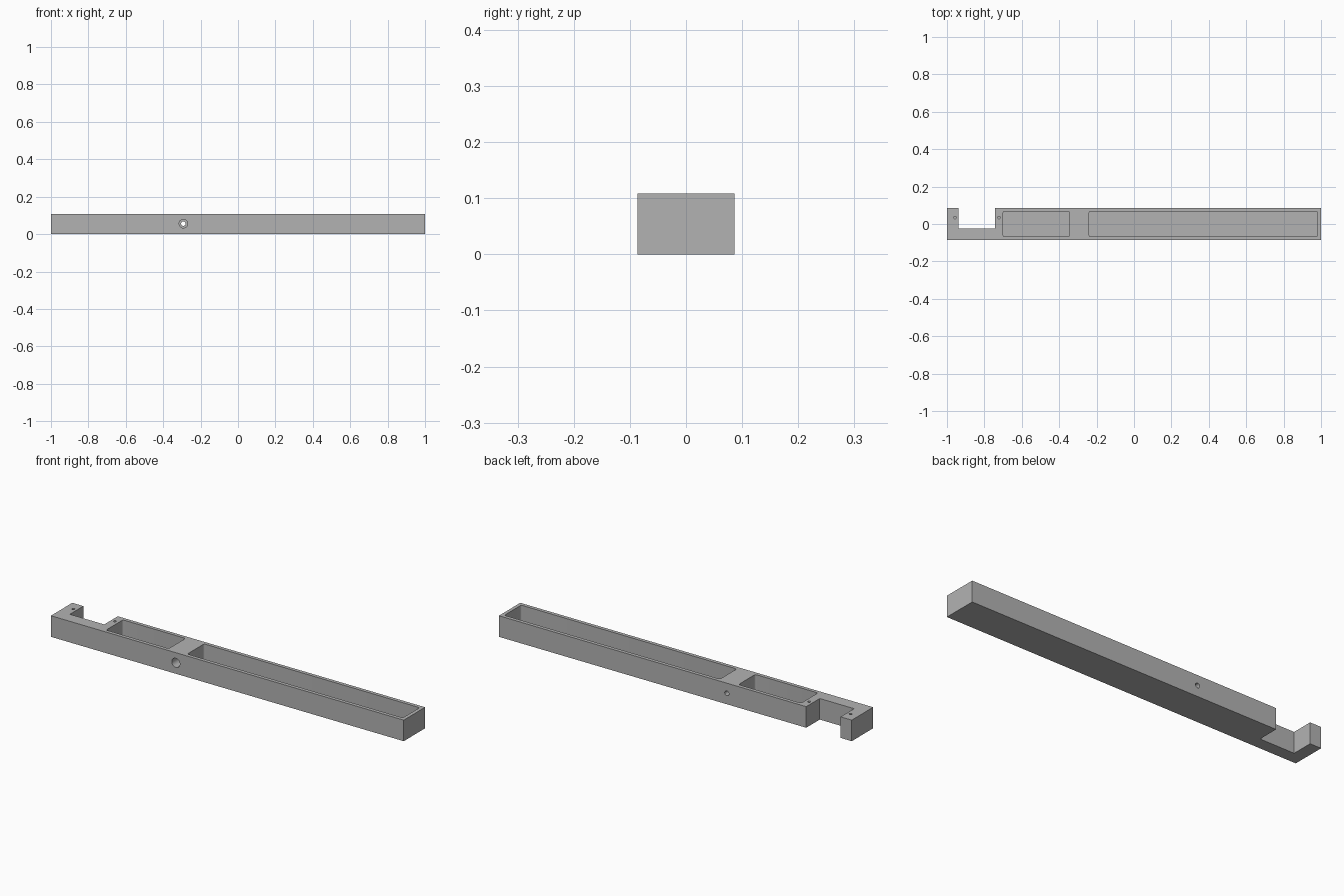
import bpy
import bmesh
import math
from mathutils import Matrix, Vector

old = bpy.data.objects.get("Cube")
if old:
    bpy.data.objects.remove(old)

HALF_Y, HEIGHT, FLOOR = 0.0865, 0.108, 0.02

grey = bpy.data.materials.new("matte grey")
grey.use_nodes = True
colour = (0.45, 0.45, 0.45, 1)
grey.diffuse_color = colour
grey.node_tree.nodes["Principled BSDF"].inputs["Base Color"].default_value = colour


def finish(name, bm):
    mesh = bpy.data.meshes.new(name)
    bm.to_mesh(mesh)
    bm.free()
    mesh.materials.append(grey)
    obj = bpy.data.objects.new(name, mesh)
    bpy.context.collection.objects.link(obj)
    return obj


def box(name, low, high, radius=0):
    """Box between two corners, with optional rounded upright edges."""
    low, high = Vector(low), Vector(high)
    bm = bmesh.new()
    bmesh.ops.create_cube(bm, size=1)
    bmesh.ops.scale(bm, vec=high - low, verts=bm.verts)
    bmesh.ops.translate(bm, vec=(low + high) / 2, verts=bm.verts)
    if radius:
        upright = [e for e in bm.edges
                   if abs(e.verts[0].co.z - e.verts[1].co.z) > 0.01]
        bmesh.ops.bevel(bm, geom=upright, offset=radius, segments=5,
                        profile=0.5, affect='EDGES')
    return finish(name, bm)


def drill(name, start, end, radius):
    """Cylinder running from start to end."""
    start, end = Vector(start), Vector(end)
    axis = end - start
    turn = axis.to_track_quat('Z', 'Y').to_matrix().to_4x4()
    bm = bmesh.new()
    bmesh.ops.create_cone(bm, cap_ends=True, segments=32, radius1=radius,
                          radius2=radius, depth=axis.length,
                          matrix=Matrix.Translation((start + end) / 2) @ turn)
    return finish(name, bm)


# Long solid bar
body = box("beam_body", (-1, -HALF_Y, 0), (1, HALF_Y, HEIGHT))

# Rear notch, open at the back, top and bottom
cutters = [box("notch_cutter", (-0.937, -0.023, -0.1), (-0.742, 0.2, 0.2))]

# Two open-topped pockets
for name, x0, x1 in (("short_pocket", -0.7, -0.345), ("long_pocket", -0.24, 0.982)):
    cutters.append(box(name + "_cutter", (x0, -0.068, FLOOR), (x1, 0.068, 0.2), 0.009))

# Blind screw holes on both sides of the notch
for name, x in (("outer_screw", -0.957), ("inner_screw", -0.722)):
    cutters.append(drill(name + "_cutter", (x, 0.034, 0.04), (x, 0.034, 0.2), 0.007))

# Cross bolt hole with a wider seat at the front
bolt_x, bolt_z = -0.292, 0.056
cutters.append(drill("bolt_cutter", (bolt_x, -0.2, bolt_z), (bolt_x, 0.2, bolt_z), 0.012))
cutters.append(drill("bolt_seat_cutter", (bolt_x, -0.2, bolt_z),
                     (bolt_x, -0.03, bolt_z), 0.023))

# Cut everything out of the bar, then drop the cutters
for cutter in cutters:
    cut = body.modifiers.new(cutter.name, 'BOOLEAN')
    cut.operation = 'DIFFERENCE'
    cut.solver = 'EXACT'
    cut.object = cutter
bpy.context.view_layer.update()
graph = bpy.context.evaluated_depsgraph_get()
body.data = bpy.data.meshes.new_from_object(body.evaluated_get(graph))
body.modifiers.clear()
for cutter in cutters:
    bpy.data.objects.remove(cutter)

# Smooth the round walls, keep the edges crisp
bpy.ops.object.select_all(action='DESELECT')
body.select_set(True)
bpy.context.view_layer.objects.active = body
bpy.ops.object.shade_smooth_by_angle(angle=math.radians(30))
